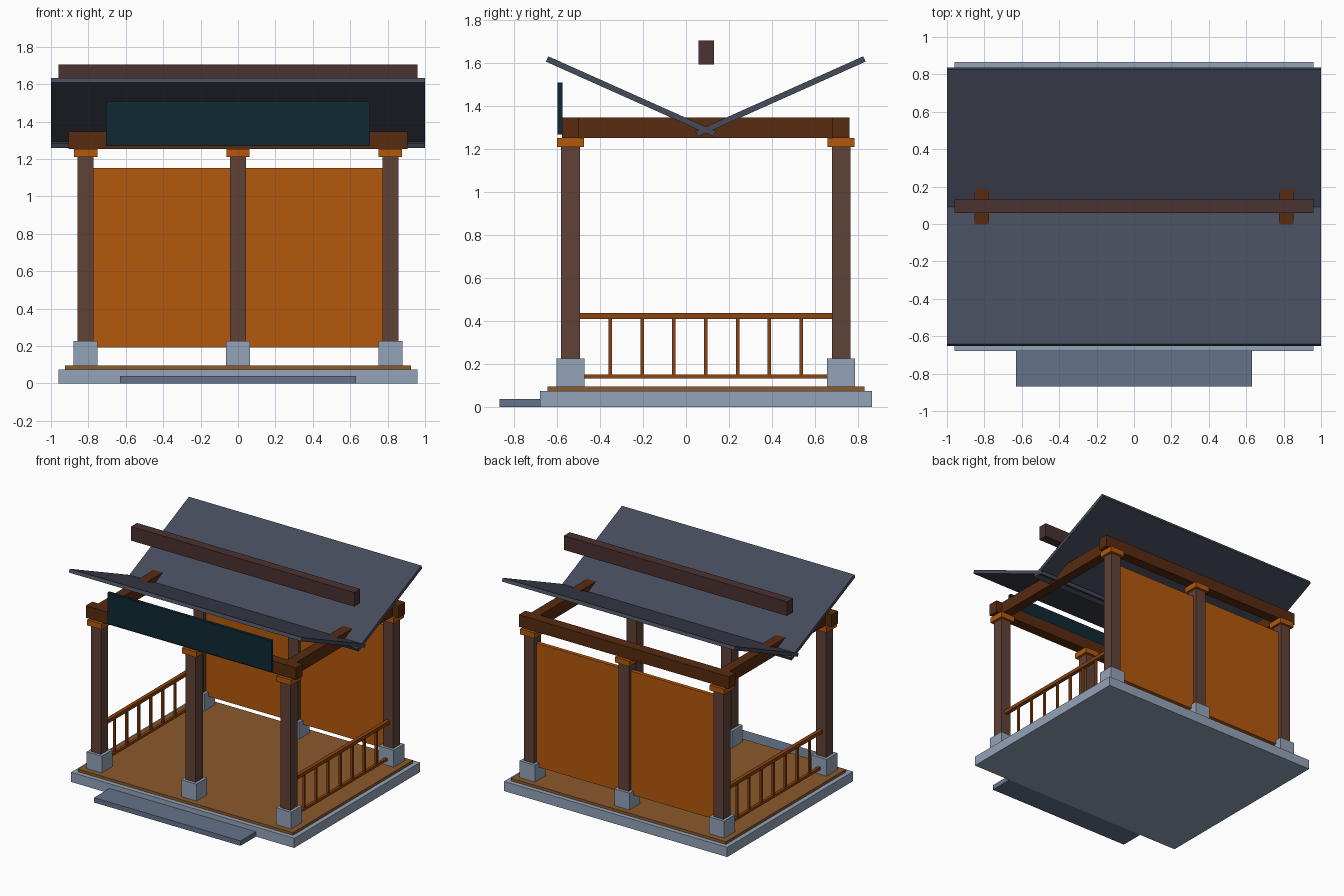
import bpy, math

if "Cube" in bpy.data.objects:
    bpy.data.objects.remove(bpy.data.objects["Cube"])

CY = 0.092                      # depth centre of the pavilion
COL_X, COL_Y = 0.815, 0.63      # column offsets from the centre


def material(name, rgb):
    lin = [(c / 255 / 12.92) if c / 255 <= 0.04045 else ((c / 255 + 0.055) / 1.055) ** 2.4 for c in rgb]
    m = bpy.data.materials.new(name)
    m.diffuse_color = (*lin, 1)
    m.use_nodes = True
    m.node_tree.nodes["Principled BSDF"].inputs["Base Color"].default_value = m.diffuse_color
    return m


stone = material("pale stone", (148, 163, 184))
step_stone = material("dark stone", (100, 116, 139))
deck_wood = material("deck wood", (139, 90, 43))
column_wood = material("column wood", (97, 66, 54))
beam_wood = material("beam wood", (88, 43, 16))
ridge_wood = material("ridge wood", (74, 50, 49))
panel_wood = material("orange wood", (180, 88, 12))
rail_wood = material("rail wood", (140, 66, 15))
roof_slate = material("roof slate", (70, 75, 91))
sign_teal = material("sign teal", (15, 40, 52))


def box(name, x, y, z, mat):
    """Box from (min, max) ranges on each axis."""
    r = (x, y, z)
    bpy.ops.mesh.primitive_cube_add(size=1, location=[(a + b) / 2 for a, b in r])
    o = bpy.context.object
    o.name = name
    o.scale = [b - a for a, b in r]
    bpy.ops.object.transform_apply(location=False, rotation=False, scale=True)
    o.data.materials.append(mat)
    return o


def around(c, width):
    return (c - width / 2, c + width / 2)


# Base, deck and front step
box("base_slab", (-0.96, 0.96), (-0.68, 0.865), (0, 0.075), stone)
box("deck", (-0.925, 0.925), (-0.645, 0.83), (0.075, 0.096), deck_wood)
box("front_step", (-0.63, 0.63), (-0.868, -0.68), (0, 0.038), step_stone)

# Six columns with plinths and capitals, plus the long beams
for sy, row in ((-1, "front"), (1, "back")):
    y = CY + sy * COL_Y
    for sx, side in ((-1, "left"), (0, "middle"), (1, "right")):
        x = sx * COL_X
        tag = f"{row}_{side}"
        box(tag + "_plinth", around(x, 0.13), around(y, 0.13), (0.096, 0.227), stone)
        box(tag + "_column", around(x, 0.087), around(y, 0.087), (0.227, 1.21), column_wood)
        box(tag + "_capital", around(x, 0.125), around(y, 0.125), (1.21, 1.253), panel_wood)
    box(row + "_beam", (-0.905, 0.905), around(y, 0.08), (1.253, 1.347), beam_wood)

# Side beams and railings
for sx, side in ((-1, "left"), (1, "right")):
    x = sx * COL_X
    y0, y1 = CY - COL_Y + 0.04, CY + COL_Y - 0.04
    box(side + "_beam", around(x, 0.077), (y0, y1), (1.253, 1.347), beam_wood)
    box(side + "_top_rail", around(x, 0.03), (y0, y1), (0.41, 0.437), rail_wood)
    box(side + "_bottom_rail", around(x, 0.022), (y0, y1), (0.132, 0.152), rail_wood)
    for i in range(-3, 4):
        box(f"{side}_baluster_{i + 4}", around(x, 0.016), around(CY + i * 0.148, 0.016), (0.152, 0.41), rail_wood)
    # Back wall panel between the columns
    xs = sorted((sx * 0.04, sx * 0.775))
    box(side + "_wall_panel", xs, around(CY + COL_Y, 0.03), (0.192, 1.152), panel_wood)

# Sign board
box("sign_board", (-0.705, 0.705), (-0.597, -0.574), (1.268, 1.51), sign_teal)

# Two roof panels sloping down to the middle, with the ridge beam above
dy, dz = 0.781, 0.349
for s, row in ((-1, "front"), (1, "back")):
    length = math.hypot(dy, dz)
    o = box(row + "_roof", (-1, 1), around(0, length), around(0, 0.027), roof_slate)
    o.rotation_euler.x = s * math.atan2(dz, dy)
    o.location = (0, CY + s * 0.348, 1.4455)
box("ridge_beam", (-0.96, 0.96), around(CY + 0.002, 0.072), (1.595, 1.705), ridge_wood)
